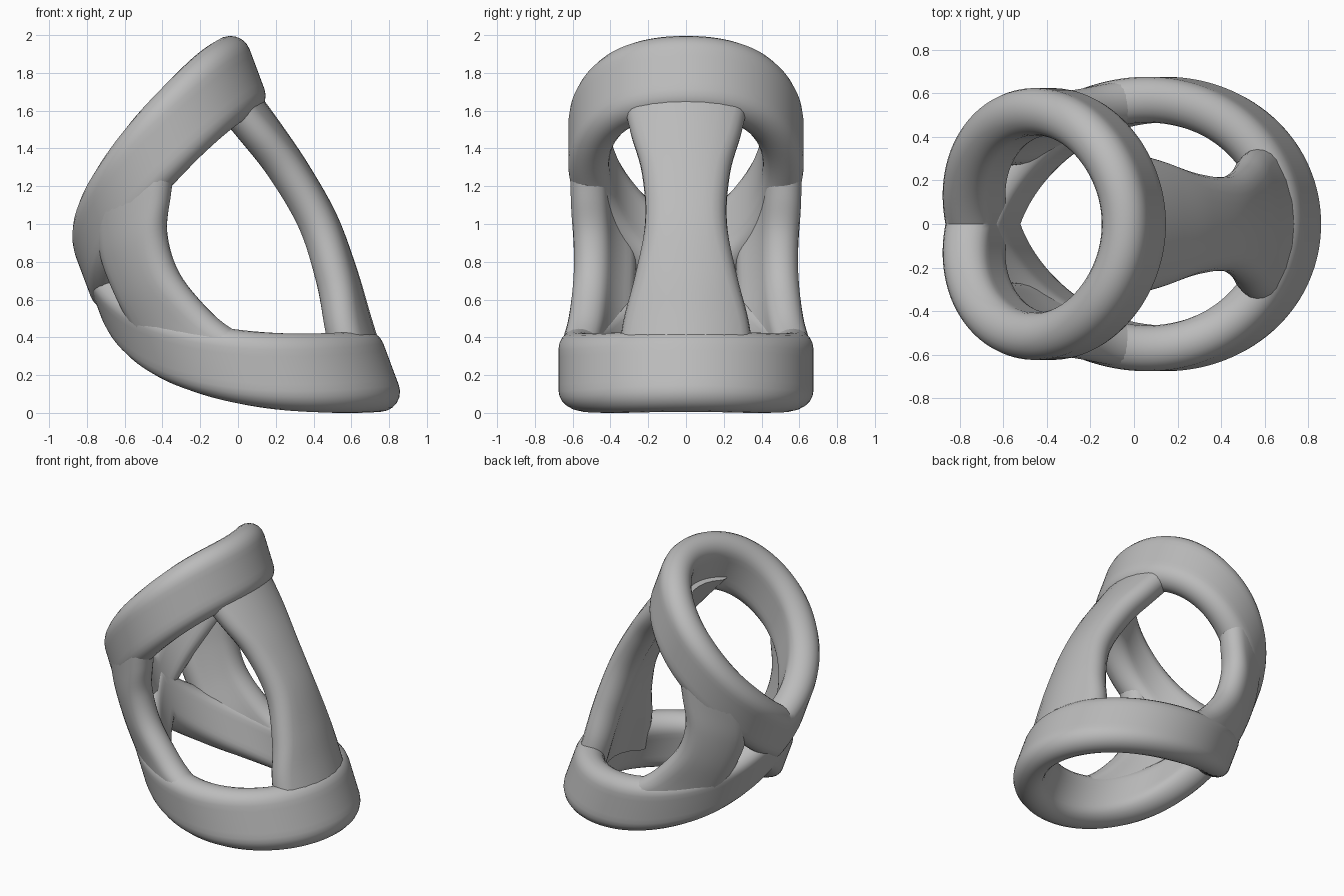
import bpy
from math import sin, cos, pi, radians, degrees

if "Cube" in bpy.data.objects:
    bpy.data.objects.remove(bpy.data.objects["Cube"], do_unlink=True)

grey = bpy.data.materials.new("plain grey")
grey.use_nodes = True
grey.diffuse_color = (0.5, 0.5, 0.5, 1)
grey.node_tree.nodes["Principled BSDF"].inputs["Base Color"].default_value = (0.5, 0.5, 0.5, 1)

TILT_X, TILT_Z = 0.937, 0.35   # the common ring axis leans back by about 20 degrees


def to_world(p, y, a):
    """p is across the axis, a is along the axis."""
    return (TILT_X * p - TILT_Z * a, y, TILT_Z * p + TILT_X * a)


def spline(keys, t):
    """Catmull-Rom through evenly spaced keys, t from 0 to 1."""
    s = t * (len(keys) - 1)
    i = min(int(s), len(keys) - 2)
    u = s - i
    b, c = keys[i], keys[i + 1]
    a = keys[i - 1] if i > 0 else 2 * b - c
    d = keys[i + 2] if i + 2 < len(keys) else 2 * c - b
    return b + u / 2 * (c - a + u * (2 * a - 5 * b + 4 * c - d + u * (3 * (b - c) + d - a)))


def stadium(half_length, r, cuts=10, straight=6):
    """Closed outline with round ends: (lengthwise, crosswise) points."""
    pts = []
    for side in (1, -1):
        for i in range(cuts + 1):
            t = -pi / 2 + pi * i / cuts
            pts.append((side * (half_length + r * cos(t)), side * r * sin(t)))
        for i in range(1, straight):
            pts.append((side * half_length * (1 - 2 * i / straight), side * r))
    return pts


def loft(name, loops, closed):
    """Skin a row of equal loops and shade it smooth."""
    n, m = len(loops[0]), len(loops)
    verts = [to_world(*v) for loop in loops for v in loop]
    faces = []
    for j in range(m if closed else m - 1):
        k = (j + 1) % m
        for i in range(n):
            h = (i + 1) % n
            faces.append((j * n + i, j * n + h, k * n + h, k * n + i))
    if not closed:
        faces += [tuple(reversed(range(n))), tuple(range((m - 1) * n, m * n))]
    mesh = bpy.data.meshes.new(name)
    mesh.from_pydata(verts, [], faces)
    mesh.materials.append(grey)
    obj = bpy.data.objects.new(name, mesh)
    bpy.context.collection.objects.link(obj)
    bpy.ops.object.select_all(action="DESELECT")
    obj.select_set(True)
    bpy.context.view_layer.objects.active = obj
    bpy.ops.object.mode_set(mode="EDIT")
    bpy.ops.mesh.select_all(action="SELECT")
    bpy.ops.mesh.normals_make_consistent(inside=False)
    bpy.ops.object.mode_set(mode="OBJECT")
    bpy.ops.object.shade_smooth_by_angle(angle=radians(35))


def ring(name, centre, radius, r, height, mid_keys, steps=64):
    """Band round the axis; mid_keys give its level from front to back."""
    loops = []
    outline = stadium(height / 2 - r, r)
    # mirrored start keeps the front level, the back keeps its crease
    full = mid_keys[:0:-1] + mid_keys
    for j in range(2 * steps):
        t = pi * j / steps
        half = j / steps if j <= steps else 2 - j / steps
        level = spline(full, 0.5 + half / 2)
        loops.append([(centre + (radius + c) * cos(t), (radius + c) * sin(t), level + l)
                      for l, c in outline])
    loft(name, loops, True)


def strut(name, rows, r, steps=40):
    """Curved wall; rows are (level, centre, radius, start angle, end angle)."""
    columns = [list(col) for col in zip(*rows)]
    loops = []
    for j in range(steps + 1):
        a, centre, radius, start, end = (spline(col, j / steps) for col in columns)
        middle, half = radians(start + end) / 2, radians(end - start) / 2
        loop = []
        for l, c in stadium(half * radius, r):
            t = middle + l / radius
            loop.append((centre + (radius + c) * cos(t), (radius + c) * sin(t), a))
        loops.append(loop)
    loft(name, loops, False)


# Two leaning rings that meet at the back
ring("upper_ring", 0.108, 0.515, 0.108, 0.44, [1.67, 1.635, 1.475, 1.23, 0.96])
ring("lower_ring", 0.174, 0.57, 0.105, 0.445, [-0.042, 0.01, 0.18, 0.47, 0.845])

# Waisted front strut: level, outer reach, half width
front_rows = []
for a, reach, width in [(0.0, 0.825, 0.375), (0.25, 0.84, 0.34), (0.5, 0.857, 0.27),
                        (0.8, 0.857, 0.215), (1.1, 0.81, 0.233), (1.35, 0.75, 0.295),
                        (1.6, 0.68, 0.345)]:
    R = 0.49
    half = degrees((width - 0.1) / R)
    front_rows.append((a, reach - 0.1 - R, R, -half, half))
strut("front_strut", front_rows, 0.1)

# Side webs filling the wedge between the rings
side_rows = [(0.25, 0.168, 0.565, 88, 115), (0.4, 0.168, 0.565, 102, 132),
             (0.56, 0.155, 0.56, 111, 138), (0.8, 0.14, 0.565, 118, 140),
             (1.02, 0.12, 0.55, 115, 139), (1.2, 0.11, 0.53, 105, 132),
             (1.35, 0.108, 0.52, 96, 120)]
strut("left_web", side_rows, 0.097)
strut("right_web", [(a, c, R, -e, -s) for a, c, R, s, e in side_rows], 0.097)
